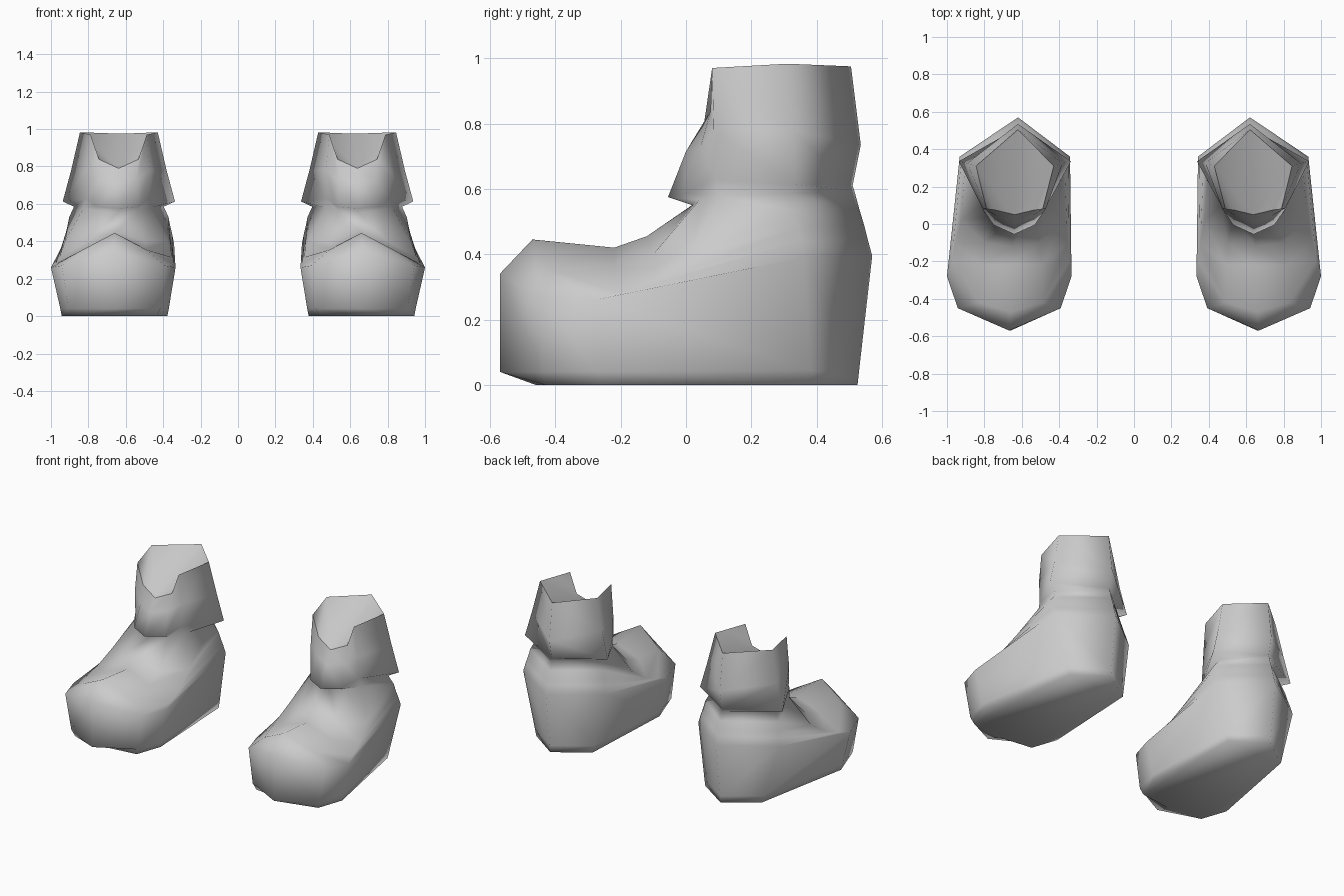
import bpy
import bmesh

default_cube = bpy.data.objects.get("Cube")
if default_cube:
    bpy.data.objects.remove(default_cube, do_unlink=True)

# One plain material for both boots
grey = bpy.data.materials.new("plain_grey")
grey.use_nodes = True
colour = (0.6, 0.6, 0.6, 1)
grey.diffuse_color = colour
grey.node_tree.nodes["Principled BSDF"].inputs["Base Color"].default_value = colour


def ring(centre, back, heel, ball, toe, tip, heel_centre=.637):
    """Eight points around the boot: back and tip are (y, z) on the centre line,
    heel, ball and toe are (half width, y, z) and appear on both sides."""
    back_centre = .62
    sides = [(heel_centre, heel), (centre, ball), (centre, toe)]
    outer = [(c + w, y, z) for c, (w, y, z) in sides]
    inner = [(c - w, y, z) for c, (w, y, z) in reversed(sides)]
    return [(back_centre, *back)] + outer + [(centre, *tip)] + inner


# Foot, from the sole up over the toe and the instep to the ankle
foot_rings = [
    ring(centre=.66, back=(.525, 0), heel=(.205, .385, 0), ball=(.282, -.265, 0),
         toe=(.225, -.43, 0), tip=(-.46, 0), heel_centre=.615),
    ring(centre=.66, back=(.53, .045), heel=(.215, .383, .045), ball=(.29, -.27, .04),
         toe=(.245, -.44, .04), tip=(-.57, .04), heel_centre=.617),
    ring(centre=.667, back=(.57, .395), heel=(.295, .36, .39), ball=(.333, -.28, .26),
         toe=(.275, -.45, .27), tip=(-.57, .34)),
    ring(centre=.66, back=(.555, .45), heel=(.285, .35, .44), ball=(.315, -.2, .28),
         toe=(.17, -.42, .355), tip=(-.47, .445)),
    ring(centre=.655, back=(.545, .49), heel=(.275, .34, .48), ball=(.3, -.1, .315),
         toe=(.16, -.22, .36), tip=(-.22, .42)),
    ring(centre=.65, back=(.53, .54), heel=(.265, .33, .53), ball=(.275, .02, .4),
         toe=(.15, -.1, .4), tip=(-.12, .455)),
    ring(centre=.645, back=(.515, .595), heel=(.24, .31, .585), ball=(.18, .1, .58),
         toe=(.11, .04, .565), tip=(.02, .55)),
]

# Cuff, from the flared lower edge with its tongue up to the notched rim
cuff_rings = [
    ring(centre=.64, back=(.51, .61), heel=(.3, .335, .613), ball=(.17, .09, .63),
         toe=(.11, -.005, .585), tip=(-.055, .575)),
    ring(centre=.64, back=(.535, .735), heel=(.255, .325, .78), ball=(.17, .085, .78),
         toe=(.1, .045, .73), tip=(0, .715)),
    ring(centre=.638, back=(.505, .975), heel=(.208, .31, .983), ball=(.15, .08, .97),
         toe=(.105, .075, .838), tip=(.05, .79)),
]


def build_boot(name, side):
    """Loft the rings into a closed boot; side mirrors it across x."""
    bm = bmesh.new()
    loops = [[bm.verts.new((side * x, y, z)) for x, y, z in points]
             for points in foot_rings + cuff_rings]
    bm.faces.new(loops[0])
    for lower, upper in zip(loops, loops[1:]):
        count = len(lower)
        for i in range(count):
            j = (i + 1) % count
            bm.faces.new((lower[i], lower[j], upper[j], upper[i]))
    # Top slopes from the back down to the notch, between two raised corners
    back, heel, ball, toe, tip, toe_in, ball_in, heel_in = loops[-1]
    for corners in ((heel, ball, toe), (heel_in, ball_in, toe_in),
                    (heel, toe, tip), (heel_in, toe_in, tip),
                    (back, heel, tip), (back, heel_in, tip)):
        bm.faces.new(corners)
    bmesh.ops.recalc_face_normals(bm, faces=bm.faces)
    mesh = bpy.data.meshes.new(name)
    bm.to_mesh(mesh)
    bm.free()
    mesh.materials.append(grey)
    mesh.shade_smooth()
    # The rim is a hard edge
    top_start = (len(foot_rings) + len(cuff_rings) - 1) * len(loops[-1])
    for edge in mesh.edges:
        a, b = sorted(edge.vertices)
        if a >= top_start and (b - a == 1 or b - a == len(loops[-1]) - 1):
            edge.use_edge_sharp = True
    boot = bpy.data.objects.new(name, mesh)
    bpy.context.collection.objects.link(boot)


build_boot("left_boot", 1)
build_boot("right_boot", -1)
